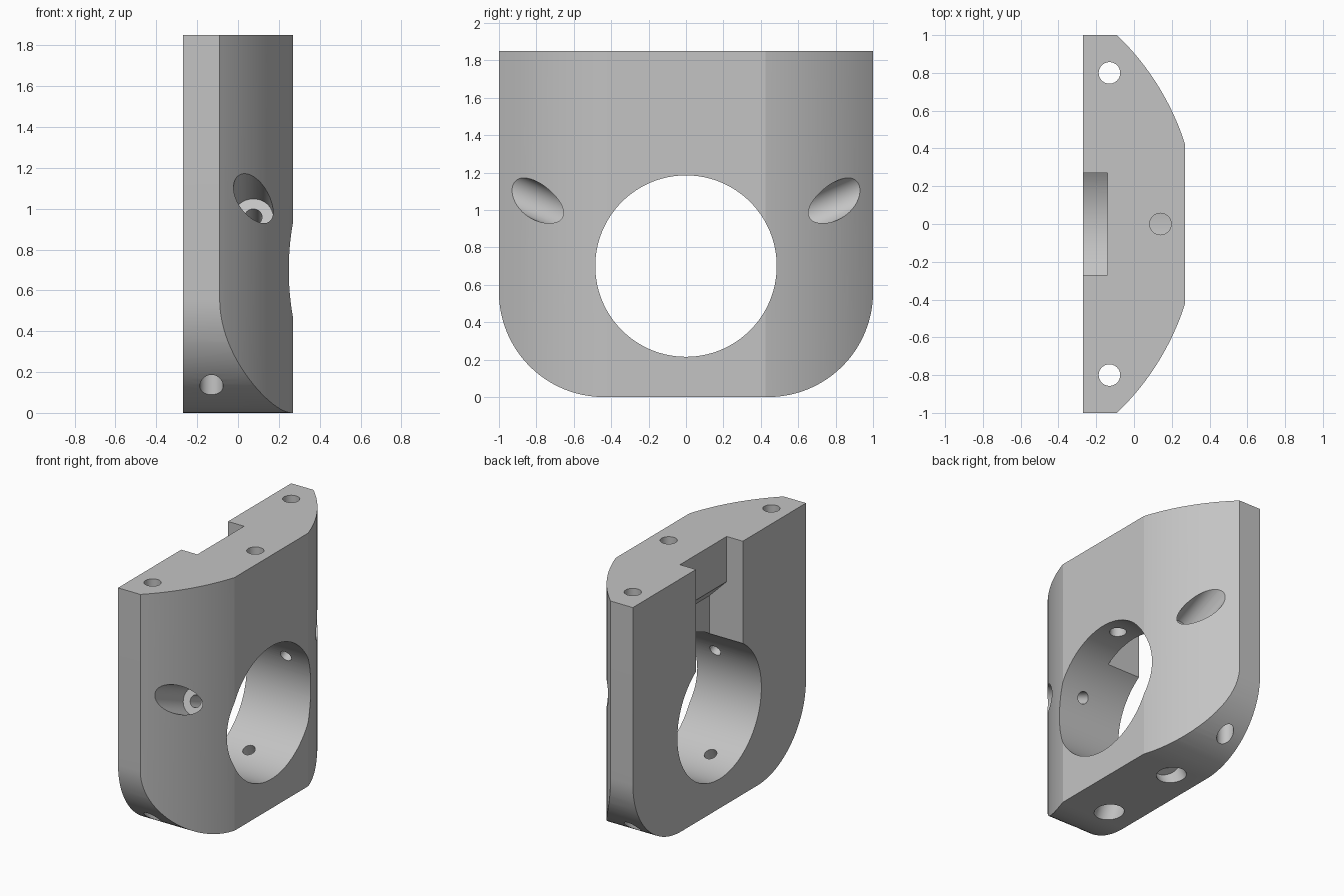
import bpy
import bmesh
from math import sin, cos, pi, atan2, radians, hypot
from mathutils import Matrix, Vector

default_cube = bpy.data.objects.get("Cube")
if default_cube:
    bpy.data.objects.remove(default_cube, do_unlink=True)

grey = bpy.data.materials.new("plain grey")
grey.use_nodes = True
grey.diffuse_color = (0.55, 0.55, 0.55, 1)
grey.node_tree.nodes["Principled BSDF"].inputs["Base Color"].default_value = grey.diffuse_color

HEIGHT, BACK, FACE = 1.85, -0.27, 0.27
BORE_Z, BORE_R = 0.70, 0.485


def to_object(name, bm):
    bmesh.ops.recalc_face_normals(bm, faces=bm.faces)
    mesh = bpy.data.meshes.new(name)
    bm.to_mesh(mesh)
    bm.free()
    mesh.materials.append(grey)
    obj = bpy.data.objects.new(name, mesh)
    bpy.context.collection.objects.link(obj)
    return obj


def prism(name, points, place, low, high):
    """Extrude a flat outline; place(a, b, h) maps it into space."""
    bm = bmesh.new()
    bottom = [bm.verts.new(place(a, b, low)) for a, b in points]
    face = bm.faces.new(bottom)
    made = bmesh.ops.extrude_face_region(bm, geom=[face])["geom"]
    shift = Vector(place(0, 0, high)) - Vector(place(0, 0, low))
    bmesh.ops.translate(bm, vec=shift, verts=[g for g in made if isinstance(g, bmesh.types.BMVert)])
    return to_object(name, bm)


def rod(name, start, end, radius, sides=48):
    start, end = Vector(start), Vector(end)
    axis = end - start
    turn = axis.to_track_quat("Z", "Y").to_matrix().to_4x4()
    bm = bmesh.new()
    bmesh.ops.create_cone(bm, cap_ends=True, segments=sides, radius1=radius, radius2=radius,
                          depth=axis.length, matrix=Matrix.Translation((start + end) / 2) @ turn)
    return to_object(name, bm)


def arc(ca, cb, radius, start, end, steps=24):
    return [(ca + radius * cos(start + (end - start) * i / steps),
             cb + radius * sin(start + (end - start) * i / steps)) for i in range(steps + 1)]


def combine(body, cutter, operation="DIFFERENCE"):
    cutter.hide_render = True
    mod = body.modifiers.new("cut", "BOOLEAN")
    mod.operation = operation
    mod.solver = "EXACT"
    mod.object = cutter
    bpy.context.view_layer.objects.active = body
    bpy.ops.object.modifier_apply(modifier=mod.name)
    bpy.data.objects.remove(cutter, do_unlink=True)


# Body: plan outline with two curved flanks either side of a flat face
centre_x = -1.05
flank_r = hypot(-0.09 - centre_x, 1)
outer, inner = atan2(1, -0.09 - centre_x), atan2(0.425, FACE - centre_x)
plan = [(BACK, -1)] + arc(centre_x, 0, flank_r, -outer, -inner) \
    + arc(centre_x, 0, flank_r, inner, outer) + [(BACK, 1)]
body = prism("bracket_body", plan, lambda a, b, h: (a, b, h), 0, HEIGHT)

# Rounded lower corners
corner = 0.56
shield = [(-1, 3), *arc(corner - 1, corner, corner, pi, 1.5 * pi),
          *arc(1 - corner, corner, corner, 1.5 * pi, 2 * pi), (1, 3)]
shield = [(a * 1.00001, b) for a, b in shield]
combine(body, prism("corner_shape", shield, lambda a, b, h: (h, a, b), -1, 1), "INTERSECT")

# Large bore through the face
combine(body, rod("bore_cutter", (-1, 0, BORE_Z), (1, 0, BORE_Z), BORE_R, 128))

# Stepped recess in the back, opening into the bore
recess = [(-0.5, 2), (-0.14, 2), (-0.14, 1.52), (0, 1.38), (0, BORE_Z), (-0.5, BORE_Z)]
combine(body, prism("recess_cutter", recess, lambda a, b, h: (a, h, b), -0.27, 0.27))

# Vertical holes: one into the bore, two right through
combine(body, rod("centre_hole", (0.14, 0, BORE_Z), (0.14, 0, 2), 0.057))
for side in (-1, 1):
    combine(body, rod("side_hole", (-0.13, side * 0.8, -1), (-0.13, side * 0.8, 2), 0.057))

# Radial screw holes with counterbores, upper and lower pairs
for side in (-1, 1):
    for x, angle in ((0.075, radians(23.5)), (-0.055, radians(-65))):
        def along(r):
            return (x, side * r * cos(angle), BORE_Z + r * sin(angle))
        combine(body, rod("screw_hole", along(0.3), along(0.8), 0.043, 32))
        combine(body, rod("counterbore", along(0.65), along(1.3), 0.097))

bpy.ops.object.select_all(action="DESELECT")
body.select_set(True)
bpy.context.view_layer.objects.active = body
bpy.ops.object.shade_smooth_by_angle(angle=radians(15))
